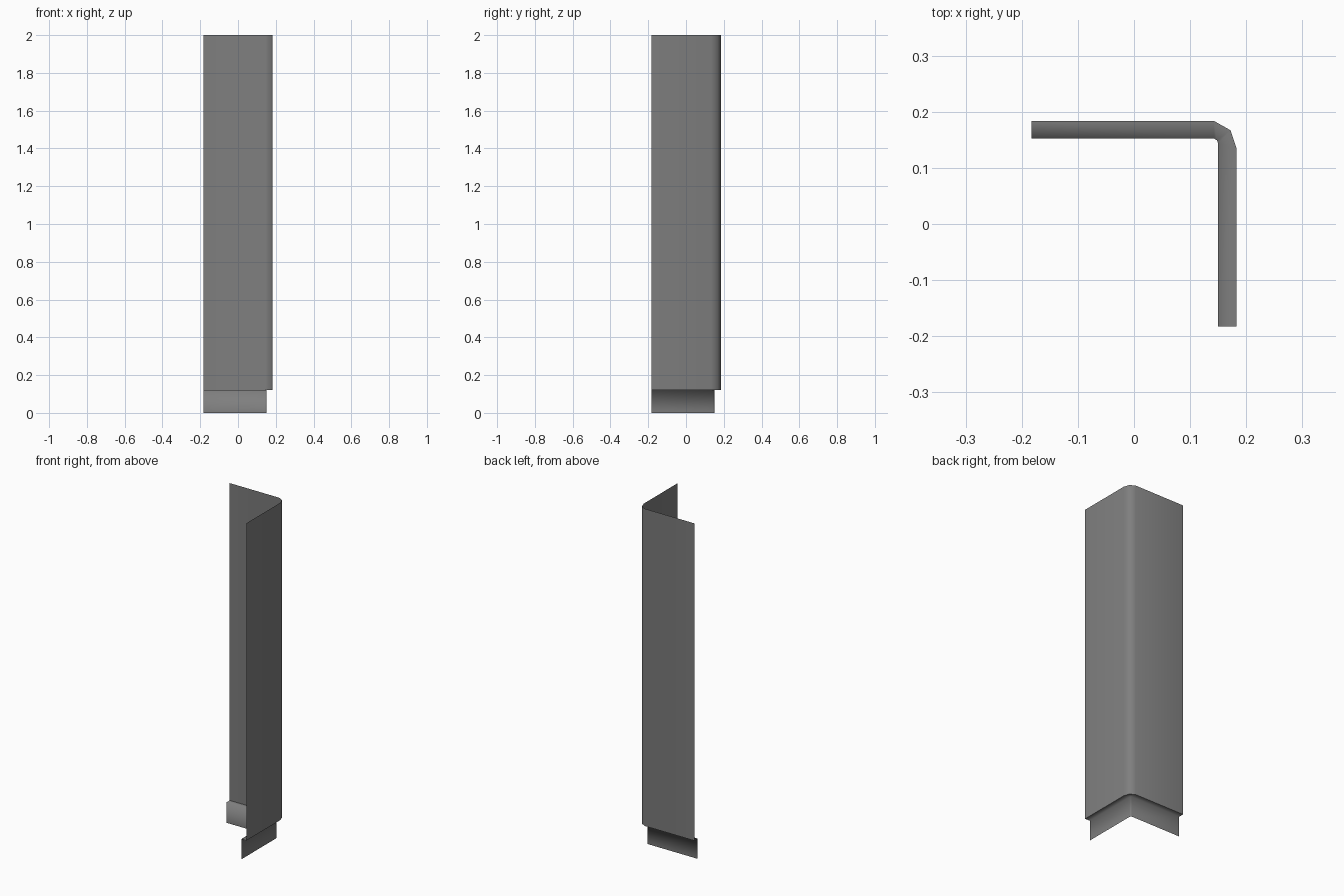
import bpy, bmesh

cube = bpy.data.objects.get("Cube")
if cube:
    bpy.data.objects.remove(cube, do_unlink=True)

# Flat grey sheet metal
grey = bpy.data.materials.new("grey_metal")
grey.use_nodes = True
colour = (0.21, 0.21, 0.21, 1)
grey.diffuse_color = colour
grey.node_tree.nodes["Principled BSDF"].inputs["Base Color"].default_value = colour

END = -0.183       # free ends of both legs
STEP = 0.12        # height of the inward step
TOP = 2.0

# L-shaped paths seen from above, with a rounded corner
outer = [(END, 0.184), (0.142, 0.184), (0.172, 0.167), (0.183, 0.134), (0.183, END)]
inner = [(END, 0.152), (0.143, 0.152), (0.148, 0.149), (0.15, 0.143), (0.15, END)]

# Loft: wall top, wall bottom, step inward, flange bottom
bm = bmesh.new()
rows = [[bm.verts.new((x, y, z)) for x, y in path]
        for path, z in ((outer, TOP), (outer, STEP), (inner, STEP), (inner, 0))]
for upper, lower in zip(rows, rows[1:]):
    for i in range(len(outer) - 1):
        face = bm.faces.new((upper[i], upper[i + 1], lower[i + 1], lower[i]))
        face.smooth = True

# Crisp lower edge of the wall and crisp start of the flat legs' step
for a, b in zip(rows[1], rows[1][1:]):
    bm.edges.get((a, b)).smooth = False

# Outward-facing normals
bm.normal_update()
bm.faces.ensure_lookup_table()
if bm.faces[0].normal.y < 0:
    bmesh.ops.reverse_faces(bm, faces=bm.faces[:])

mesh = bpy.data.meshes.new("corner_trim")
bm.to_mesh(mesh)
bm.free()
mesh.materials.append(grey)
trim = bpy.data.objects.new("corner_trim", mesh)
bpy.context.collection.objects.link(trim)
